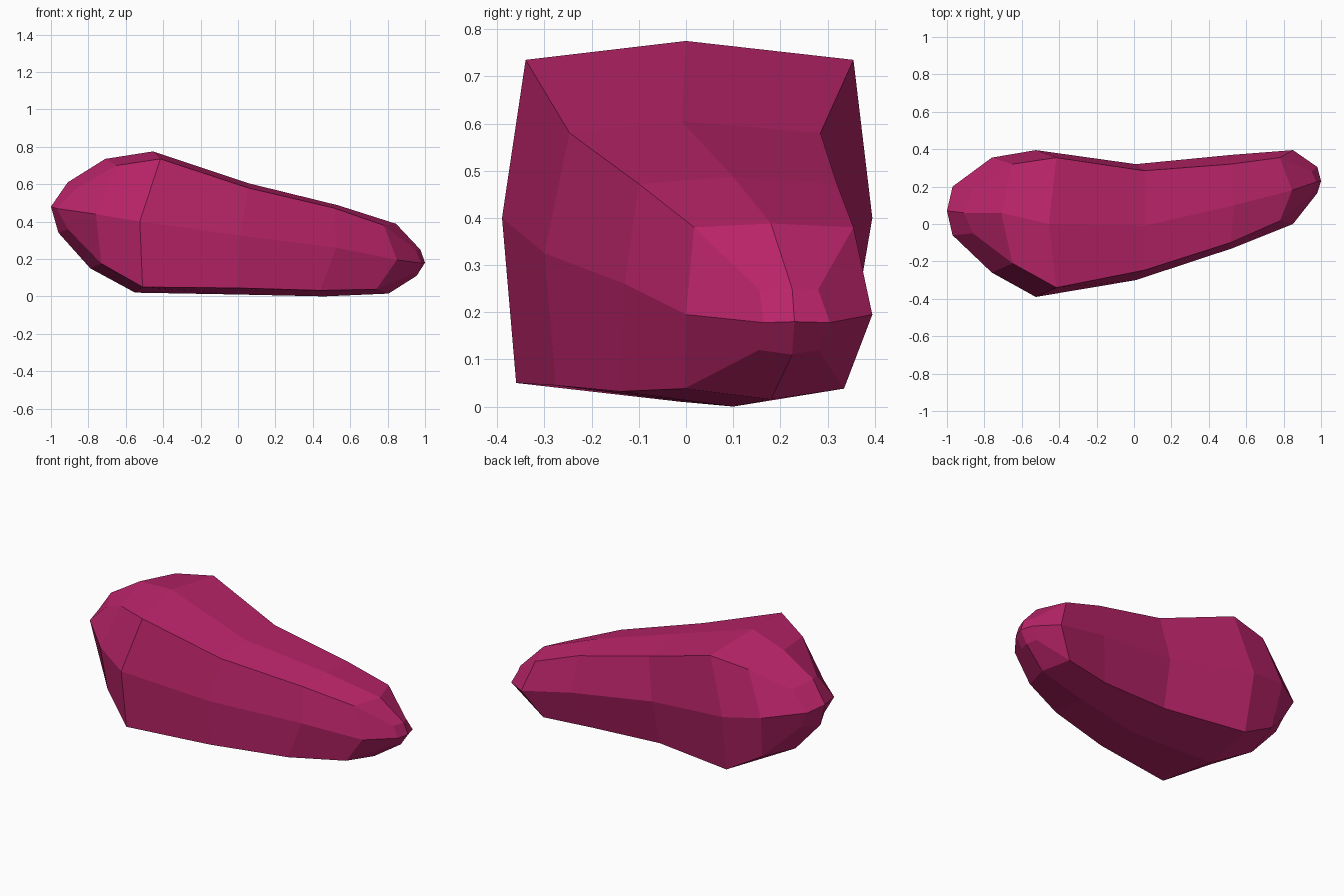
import bpy
import bmesh

if "Cube" in bpy.data.objects:
    bpy.data.objects.remove(bpy.data.objects["Cube"], do_unlink=True)


def make_material(name, color):
    material = bpy.data.materials.new(name)
    material.use_nodes = True
    material.diffuse_color = color
    material.node_tree.nodes["Principled BSDF"].inputs["Base Color"].default_value = color
    return material


# Eight-sided section: four corners with a bulging point between each pair
def add_section(bm, xs, ys, zs, push, lean):
    x_low, x_mid, x_top = xs
    front_bulge, front, centre, back, back_bulge = ys
    low_bulge, low, middle, top, top_bulge = zs
    points = [
        (x_low, front - lean, low),
        (x_low + push, centre, low_bulge),
        (x_low, back - lean, low),
        (x_mid, back_bulge, middle),
        (x_top, back + lean, top),
        (x_top + push, centre, top_bulge),
        (x_top, front + lean, top),
        (x_mid, front_bulge, middle),
    ]
    return [bm.verts.new(point) for point in points]


# Skin between two neighbouring sections
def bridge(bm, first, second):
    count = len(first)
    for i in range(count):
        j = (i + 1) % count
        bm.faces.new((first[i], first[j], second[j], second[i]))


# Rounded end: four quads meeting at the tip
def close_end(bm, section, tip_position):
    tip = bm.verts.new(tip_position)
    count = len(section)
    for i in range(1, count, 2):
        bm.faces.new((tip, section[i], section[(i + 1) % count], section[(i + 2) % count]))


# Sections from the thick end to the narrow end
sections = [
    ((-.91, -.97, -.86), (-.06, -.05, .06, .19, .2), (.34, .36, .47, .58, .61), -.05, 0),
    ((-.73, -.76, -.65), (-.26, -.22, .06, .31, .355), (.15, .175, .44, .7, .735), -.06, .01),
    ((-.51, -.525, -.415), (-.39, -.35, 0, .345, .395), (.02, .05, .4, .735, .775), -.04, .01),
    ((0, .01, .055), (-.3, -.262, -.01, .27, .32), (.01, .045, .325, .58, .605), 0, .015),
    ((.44, .525, .515), (-.13, -.12, .1, .3, .37), (0, .032, .26, .472, .487), .02, .02),
    ((.74, .85, .78), (0, .007, .18, .345, .395), (.015, .038, .195, .38, .388), .065, .01),
    ((.93, .98, .95), (.165, .155, .225, .28, .305), (.11, .12, .178, .248, .25), .025, 0),
]

# Faceted tuber body
bm = bmesh.new()
loops = [add_section(bm, *section) for section in sections]
for first, second in zip(loops, loops[1:]):
    bridge(bm, first, second)
close_end(bm, loops[0], (-1, .07, .48))
close_end(bm, loops[-1], (1, .23, .18))
bmesh.ops.recalc_face_normals(bm, faces=bm.faces)

mesh = bpy.data.meshes.new("tuber_body")
bm.to_mesh(mesh)
bm.free()
mesh.materials.append(make_material("magenta skin", (.5, .018, .145, 1)))
body = bpy.data.objects.new("tuber_body", mesh)
bpy.context.collection.objects.link(body)
